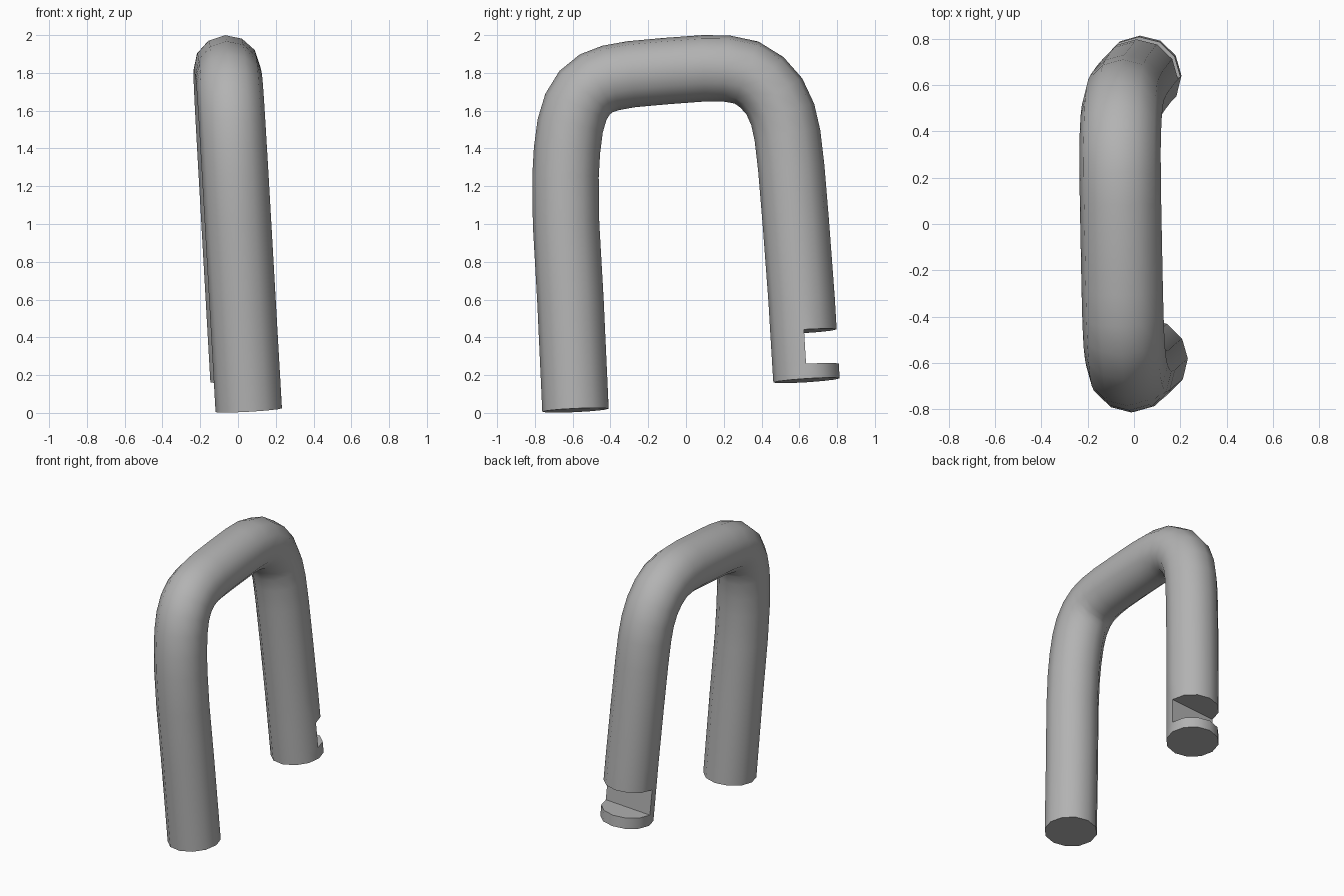
import bpy, bmesh, math
from mathutils import Vector

if "Cube" in bpy.data.objects:
    bpy.data.objects.remove(bpy.data.objects["Cube"])

SIDES, R = 12, 0.176

# Centre line of the bent rod (y, z); it lies in a slightly leaning plane
path = [(-.585, .014), (-.612, .6), (-.635, 1.0), (-.638, 1.25), (-.63, 1.39),
        (-.613, 1.52), (-.583, 1.62), (-.537, 1.695), (-.475, 1.745), (-.40, 1.773),
        (-.29, 1.793), (-.1, 1.81), (.09, 1.824), (.21, 1.824), (.32, 1.802),
        (.402, 1.75), (.468, 1.675), (.512, 1.58), (.537, 1.47), (.557, 1.3),
        (.582, 1.0), (.612, .6), (.622, .432), (.633, .25), (.638, .172)]
pts = [Vector((.049 - .058 * z - .015 * y, y, z)) for y, z in path]
normal = Vector((1, .015, .058)).normalized()


def ring(bm, i, notched=False):
    """Round section across the rod; a notched one loses its outer half."""
    t = (pts[min(i + 1, len(pts) - 1)] - pts[max(i - 1, 0)]).normalized()
    out = normal.cross(t)
    verts = []
    for k in range(SIDES):
        a = 2 * math.pi * k / SIDES
        s = min(math.sin(a), 0) if notched else math.sin(a)
        verts.append(bm.verts.new(pts[i] + R * (math.cos(a) * normal + s * out)))
    return verts


bm = bmesh.new()
top, low = len(pts) - 3, len(pts) - 2
rings = [ring(bm, i) for i in range(top + 1)]
# Locking notch near the end of the short leg
rings += [ring(bm, top, True), ring(bm, low, True)]
rings += [ring(bm, low), ring(bm, low + 1)]

# Rod skin and end caps
for a, b in zip(rings, rings[1:]):
    for k in range(SIDES):
        j = (k + 1) % SIDES
        bm.faces.new((a[k], a[j], b[j], b[k]))
bm.faces.new(rings[0][::-1])
bm.faces.new(rings[-1])
bmesh.ops.remove_doubles(bm, verts=bm.verts, dist=1e-4)
bmesh.ops.recalc_face_normals(bm, faces=bm.faces)

mesh = bpy.data.meshes.new("shackle")
bm.to_mesh(mesh)
bm.free()
shackle = bpy.data.objects.new("shackle", mesh)
bpy.context.collection.objects.link(shackle)
bpy.context.view_layer.objects.active = shackle
shackle.select_set(True)
bpy.ops.object.shade_smooth_by_angle(angle=math.radians(45))

# Dark steel
steel = bpy.data.materials.new("steel")
steel.diffuse_color = (.45, .45, .45, 1)
steel.use_nodes = True
steel.node_tree.nodes["Principled BSDF"].inputs["Base Color"].default_value = steel.diffuse_color
mesh.materials.append(steel)
